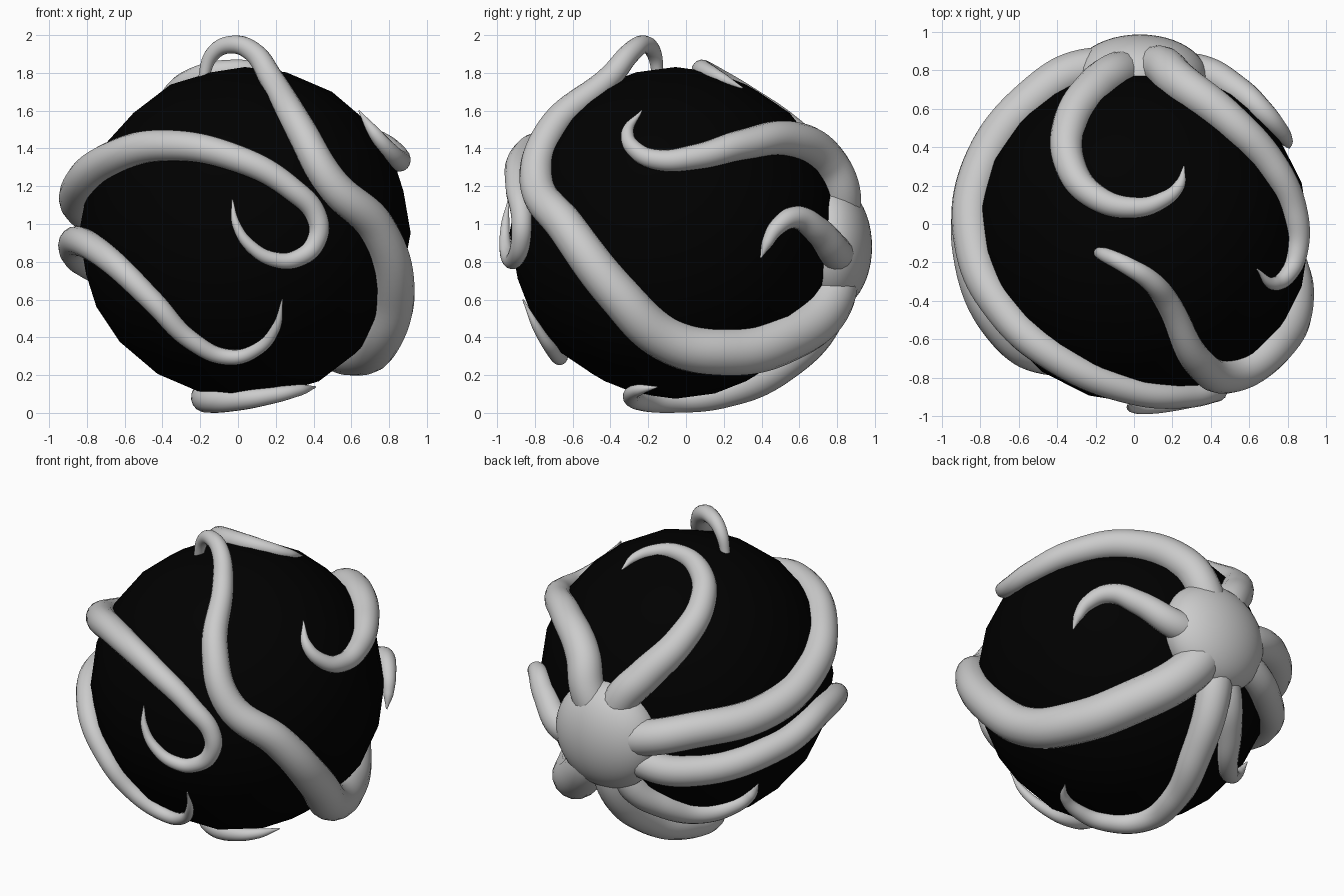
import bpy
from math import sqrt
from mathutils import Vector

if "Cube" in bpy.data.objects:
    bpy.data.objects.remove(bpy.data.objects["Cube"])

C = Vector((0.036, -0.056, 0.953))  # ball centre
BALL_R = 0.878
PATH_R = 0.903                      # tentacle centre lines hug the ball

# Black ball
bpy.ops.mesh.primitive_ico_sphere_add(subdivisions=3, radius=BALL_R, location=C)
ball = bpy.context.object
ball.name = "ball"
bpy.ops.object.shade_smooth()
mat = bpy.data.materials.new("black")
mat.diffuse_color = (0, 0, 0, 1)
mat.use_nodes = True
mat.node_tree.nodes["Principled BSDF"].inputs["Base Color"].default_value = mat.diffuse_color
ball.data.materials.append(mat)

# Dome at the back that the tentacles grow from
bpy.ops.mesh.primitive_uv_sphere_add(segments=48, ring_count=24, radius=1, location=(0.03, 0.765, 0.88))
dome = bpy.context.object
dome.name = "body_dome"
dome.scale = (0.35, 0.22, 0.34)
bpy.ops.object.shade_smooth()


def place(p, rad):
    """Fill a missing coordinate so the point lies on the ball; a 4th value keeps the point free."""
    if len(p) == 4:
        return Vector(p[:3])
    if None in p:
        i = p.index(None)
        s = sum((p[k] - C[k]) ** 2 for k in range(3) if k != i)
        d = sqrt(max(0, rad ** 2 - s))
        q = list(p)
        q[i] = C[i] + (-d if i == 1 else d)   # front, right or top side
        return Vector(q)
    return C + (Vector(p) - C).normalized() * rad


def tentacle(name, r0, pts, rad=PATH_R, power=0.5):
    """Tapered tube through the points, starting inside the dome."""
    pts = [Vector((0.03, 0.77, 0.88))] + [place(p, rad) for p in pts]
    dist = [0.0]
    for a, b in zip(pts, pts[1:]):
        dist.append(dist[-1] + (b - a).length)
    cu = bpy.data.curves.new(name, 'CURVE')
    cu.dimensions = '3D'
    cu.bevel_depth = 1.0
    cu.bevel_resolution = 6
    cu.resolution_u = 10
    cu.use_fill_caps = True
    sp = cu.splines.new('BEZIER')
    sp.bezier_points.add(len(pts) - 1)
    for bp, p, d in zip(sp.bezier_points, pts, dist):
        bp.co = p
        bp.handle_left_type = bp.handle_right_type = 'AUTO'
        bp.radius = max(0.004, r0 * min(0.88, (1 - d / dist[-1]) ** power))
    ob = bpy.data.objects.new(name, cu)
    bpy.context.collection.objects.link(ob)
    bpy.ops.object.select_all(action='DESELECT')
    ob.select_set(True)
    bpy.context.view_layer.objects.active = ob
    bpy.ops.object.convert(target='MESH')
    bpy.ops.object.shade_smooth()


N = None
# Left upper arm, wraps to the front and curls
tentacle("tentacle_left_upper", 0.126, [
    (-0.25, 0.80, 0.94), (-0.50, 0.69, 1.0), (-0.80, 0.29, 1.07), (-0.84, -0.12, 1.2),
    (-0.68, -0.45, 1.34), (-0.4, N, 1.415), (0, N, 1.345), (0.28, N, 1.19), (0.42, N, 1.03), (0.41, N, 0.9),
    (0.32, N, 0.82), (0.2, N, 0.81), (0.07, N, 0.88), (-0.01, N, 1.0), (-0.03, N, 1.13)])
# Left lower arm, wraps to the lower front
tentacle("tentacle_left_lower", 0.108, [
    (-0.25, 0.80, 0.76), (-0.48, 0.66, 0.72), (-0.83, 0.21, 0.81), (-0.85, -0.2, 0.91),
    (-0.68, N, 0.81), (-0.45, N, 0.59), (-0.25, N, 0.385), (-0.05, N, 0.295), (0.1, N, 0.335),
    (0.2, N, 0.45), (0.235, N, 0.6)])
# Right lower arm, climbs the front and hooks over the top
tentacle("tentacle_right_lower", 0.15, [
    (0.2, 0.75, 0.6), (N, 0.5, 0.385), (N, 0.2, 0.325), (N, -0.1, 0.39), (N, -0.37, 0.64),
    (N, -0.63, 0.98), (0.49, N, 1.22), (0.33, N, 1.5), (0.17, -0.4, 1.78, 1),
    (0.08, -0.29, 1.91, 1), (-0.03, -0.22, 1.95, 1), (-0.13, -0.17, 1.905, 1),
    (-0.18, -0.15, 1.78, 1), (-0.19, -0.14, 1.62, 1)])
# Right upper arm
tentacle("tentacle_right_upper", 0.123, [
    (0.14, 0.79, 1.15), (0.23, 0.73, 1.33), (N, 0.55, 1.45), (N, 0.3, 1.42), (N, 0.05, 1.355),
    (N, -0.15, 1.34), (N, -0.26, 1.385), (N, -0.31, 1.48), (N, -0.235, 1.6)])
# Short right arm
tentacle("tentacle_right_short", 0.108, [
    (0.32, 0.77, 0.85), (N, 0.69, 0.97), (N, 0.58, 1.035), (N, 0.48, 0.98), (N, 0.43, 0.9),
    (N, 0.395, 0.82)])
# Top arm, curls over the crown
tentacle("tentacle_top", 0.122, [
    (-0.09, 0.80, 1.16), (-0.2, 0.71, N), (-0.33, 0.52, N), (-0.33, 0.3, N), (-0.2, 0.14, N),
    (0, 0.085, N), (0.15, 0.125, N), (0.235, 0.2, N), (0.26, 0.3, N)], 0.875)
# Bottom arm, runs under the ball
tentacle("tentacle_bottom", 0.12, [
    (0.0, 0.75, 0.52), (-0.08, 0.5, 0.2), (-0.16, 0.2, 0.09), (-0.15, -0.08, 0.06),
    (0.02, -0.25, 0.07), (0.2, -0.29, 0.09), (0.33, -0.25, 0.12), (0.4, -0.15, 0.16)])
# Short left arm, low at the back
tentacle("tentacle_left_short", 0.108, [
    (-0.12, 0.74, 0.55), (-0.25, 0.62, 0.40), (-0.41, 0.41, 0.31), (-0.56, 0.26, 0.37),
    (-0.63, 0.22, 0.45), (-0.66, 0.22, 0.55)], 0.885)
